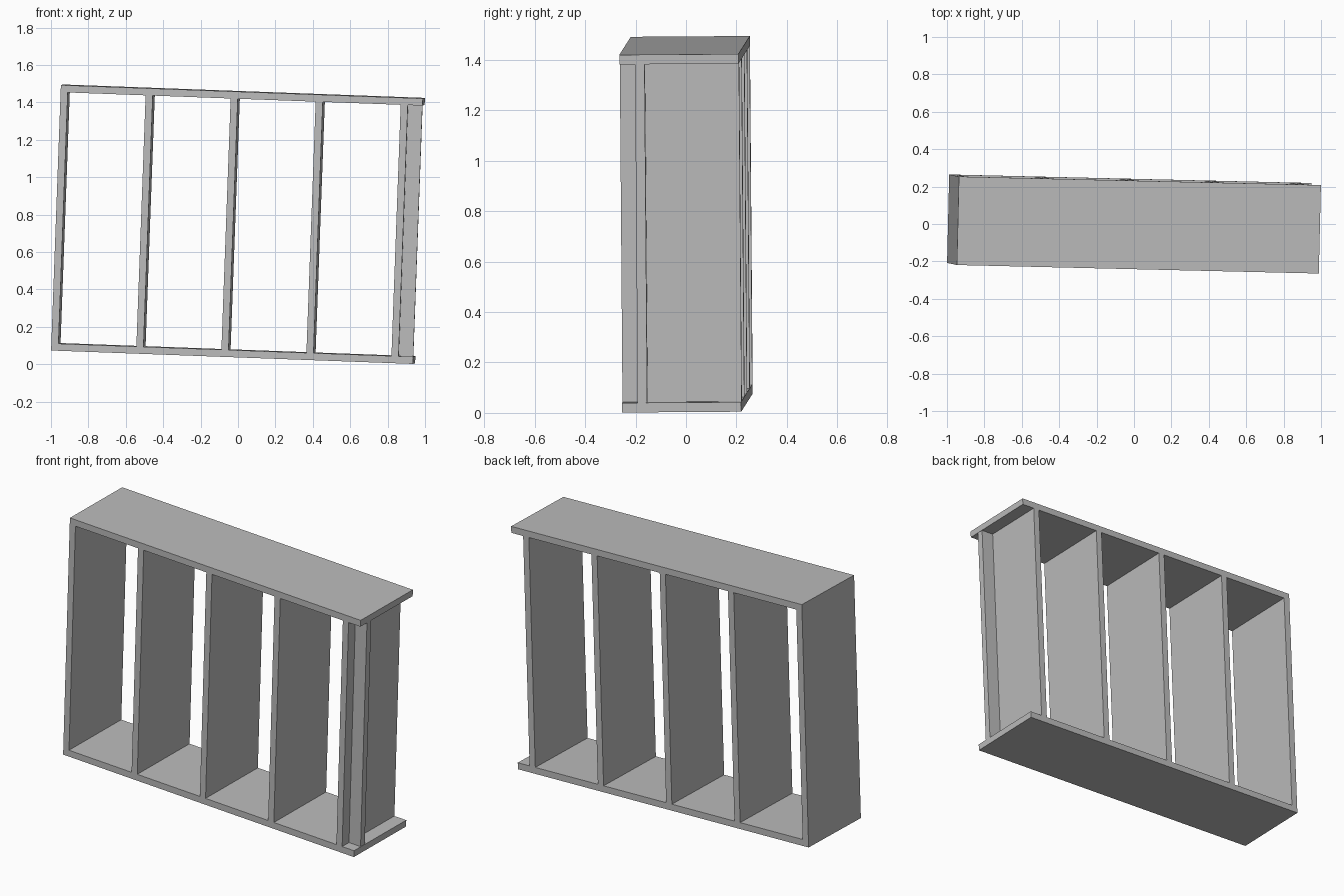
import bpy
from mathutils import Euler, Matrix, Vector

cube = bpy.data.objects.get("Cube")
if cube:
    bpy.data.objects.remove(cube, do_unlink=True)

LENGTH, DEPTH, HEIGHT = 1.937, 0.473, 1.42
THICK = 0.038
SPACING = 0.455

grey = bpy.data.materials.new("plain_grey")
grey.use_nodes = True
colour = (0.5, 0.5, 0.5, 1.0)
grey.diffuse_color = colour
grey.node_tree.nodes["Principled BSDF"].inputs["Base Color"].default_value = colour

# The whole frame leans slightly about all three axes
lean = (Matrix.Translation((0, 0, 0.7485))
        @ Euler((0.007, 0.037, -0.0235)).to_matrix().to_4x4())
corner = Vector((-LENGTH, -DEPTH, -HEIGHT)) / 2


def board(name, start, size):
    """Box measured from the lower front corner of the frame."""
    size = Vector(size)
    bpy.ops.mesh.primitive_cube_add(size=1)
    obj = bpy.context.object
    obj.name = name
    obj.data.transform(Matrix.Diagonal((*size, 1)))
    obj.matrix_world = lean @ Matrix.Translation(corner + Vector(start) + size / 2)
    obj.data.materials.append(grey)
    return obj


# Bottom and top plates
board("bottom_plate", (0, 0, 0), (LENGTH, DEPTH, THICK))
board("top_plate", (0, 0, HEIGHT - THICK), (LENGTH, DEPTH, THICK))

# Evenly spaced uprights
clear_height = HEIGHT - 2 * THICK
for i in range(5):
    board(f"upright_{i + 1}", (i * SPACING, 0, THICK), (THICK, DEPTH, clear_height))

# Narrow post turned sideways against the last upright
post_start = 4 * SPACING + THICK
board("corner_post", (post_start, 0.062, THICK),
      (LENGTH - post_start - 0.002, THICK, clear_height))
